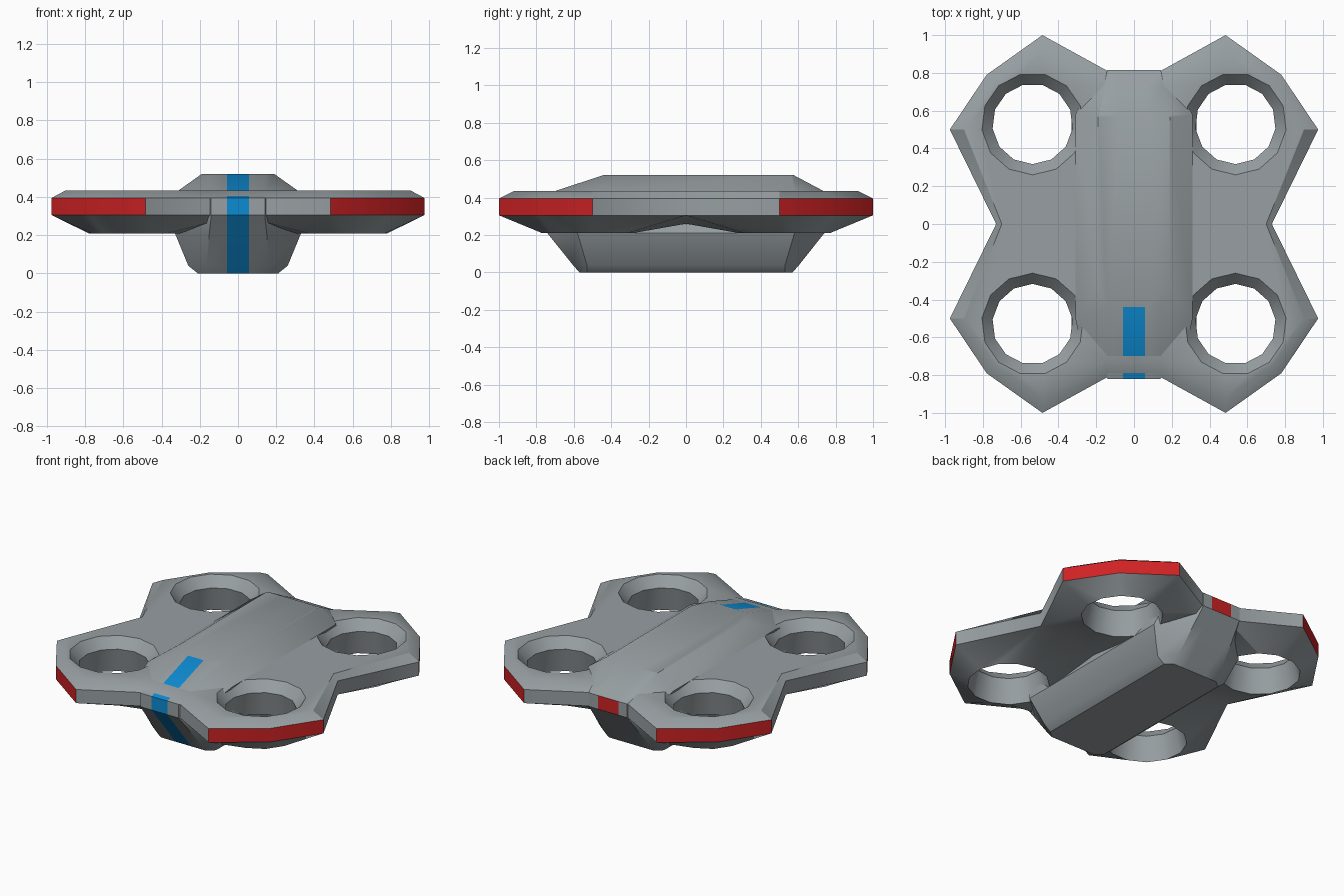
import bpy, bmesh, math

if "Cube" in bpy.data.objects:
    bpy.data.objects.remove(bpy.data.objects["Cube"])

TAU = 2 * math.pi


def material(name, rgb):
    m = bpy.data.materials.new(name)
    m.diffuse_color = (*rgb, 1)
    m.use_nodes = True
    m.node_tree.nodes["Principled BSDF"].inputs["Base Color"].default_value = m.diffuse_color
    return m


MATS = [material("hull grey", (0.31, 0.345, 0.36)),
        material("red paint", (0.62, 0.016, 0.018)),
        material("blue paint", (0.004, 0.26, 0.65))]


def finish(bm, name):
    me = bpy.data.meshes.new(name)
    bm.to_mesh(me)
    bm.free()
    for m in MATS:
        me.materials.append(m)
    ob = bpy.data.objects.new(name, me)
    bpy.context.collection.objects.link(ob)
    bpy.ops.object.select_all(action='DESELECT')
    ob.select_set(True)
    bpy.context.view_layer.objects.active = ob
    bpy.ops.object.shade_smooth_by_angle(angle=math.radians(33))
    return ob


def bridge(bm, a, b, skip=()):
    """Quads between two loops of equal length."""
    n = len(a)
    return [None if k in skip else
            bm.faces.new((a[k], a[(k + 1) % n], b[(k + 1) % n], b[k]))
            for k in range(n)]


# ---- four-lobed plate: one quadrant, mirrored ----
CX, CY = 0.537, 0.53


def ang(v):
    return math.atan2(v.co.y - CY, v.co.x - CX) % TAU


def fan_fill(bm, outer, inner):
    """Triangles between an outline and a hole ring, walked by angle."""
    A, B = sorted(outer, key=ang), sorted(inner, key=ang)
    na, nb = len(A), len(B)

    def nxt(L, i):
        n = len(L)
        if i == n:
            return 1e9
        return ang(L[(i + 1) % n]) + (TAU if i + 1 == n else 0)

    i = j = 0
    while i < na or j < nb:
        if nxt(A, i) < nxt(B, j):
            bm.faces.new((A[i % na], A[(i + 1) % na], B[j % nb]))
            i += 1
        else:
            bm.faces.new((A[i % na], B[(j + 1) % nb], B[j % nb]))
            j += 1


bm = bmesh.new()


def ring(r, z, n=13):
    return [bm.verts.new((CX + r * math.cos(TAU * k / n - TAU / 4),
                          CY + r * math.sin(TAU * k / n - TAU / 4), z))
            for k in range(n)]


edge = [(0, 0), (.33, 0), (.73, 0), (.975, .5), (.78, .79), (.485, 1), (.14, .81), (0, .81)]
crown = [(0, 0), (.33, 0), (.70, 0), (.90, .5), (.735, .745), (.485, .92), (.15, .73), (0, .73)]
top = [bm.verts.new((x, y, .435)) for x, y in crown]
mid = [bm.verts.new((x, y, .395)) for x, y in edge]
low = [bm.verts.new((x, y, .26 if k < 2 else .305)) for k, (x, y) in enumerate(edge)]
r_top, r_mid, r_low = ring(.27, .435), ring(.213, .37), ring(.247, .21)
open_sides = (0, 1, 7)                      # edges lying on the mirror planes
bridge(bm, top, mid, open_sides)
band = bridge(bm, mid, low, open_sides)
for k in (3, 4):                            # red outer rims
    band[k].material_index = 1
fan_fill(bm, top, r_top)
fan_fill(bm, low, r_low)
bridge(bm, r_top, r_mid)
bridge(bm, r_mid, r_low)
bmesh.ops.recalc_face_normals(bm, faces=bm.faces)
if bm.calc_volume(signed=True) < 0:
    bmesh.ops.reverse_faces(bm, faces=bm.faces)
plate = finish(bm, "rotor_plate")
mirror = plate.modifiers.new("mirror", 'MIRROR')
mirror.use_axis = (True, True, False)

# ---- central body: stacked eight-sided rings ----
bm = bmesh.new()
# z, front half width, front y, back half width, back y, side x, side front y, side back y
SECTIONS = [(0, .165, -.57, .165, .57, .21, -.53, .53),
            (.04, .165, -.605, .165, .605, .26, -.53, .53),
            (.21, .15, -.742, .15, .74, .33, -.58, .58),
            (.305, .14, -.82, .14, .815, .30, -.62, .62),
            (.395, .14, -.82, .14, .815, .285, -.625, .63),
            (.435, .14, -.70, .155, .735, .31, -.50, .58),
            (.52, .14, -.44, .18, .575, .19, -.33, .565)]
loops = []
for z, fw, fy, bw, by, sx, sf, sb in SECTIONS:
    half = [(fw, fy), (sx, sf), (sx, sb), (bw, by)]
    pts = half + [(-x, y) for x, y in reversed(half)]
    loops.append([bm.verts.new((x, y, z)) for x, y in pts])
for a, b in zip(loops, loops[1:]):
    bridge(bm, a, b)
bm.faces.new(loops[0])
bm.faces.new(loops[-1])
bmesh.ops.recalc_face_normals(bm, faces=bm.faces)
# cut lines for the painted stripe and rear mark
for x in (-.075, -.057, .057, .075):
    bmesh.ops.bisect_plane(bm, geom=bm.verts[:] + bm.edges[:] + bm.faces[:],
                           plane_co=(x, 0, 0), plane_no=(1, 0, 0))
bm.normal_update()
for f in bm.faces:
    c = f.calc_center_median()
    if abs(c.x) < .057 and f.normal.y < -.2:
        f.material_index = 2
    elif abs(c.x) < .075 and f.normal.y > .9 and .31 < c.z < .39:
        f.material_index = 1
finish(bm, "central_body")
